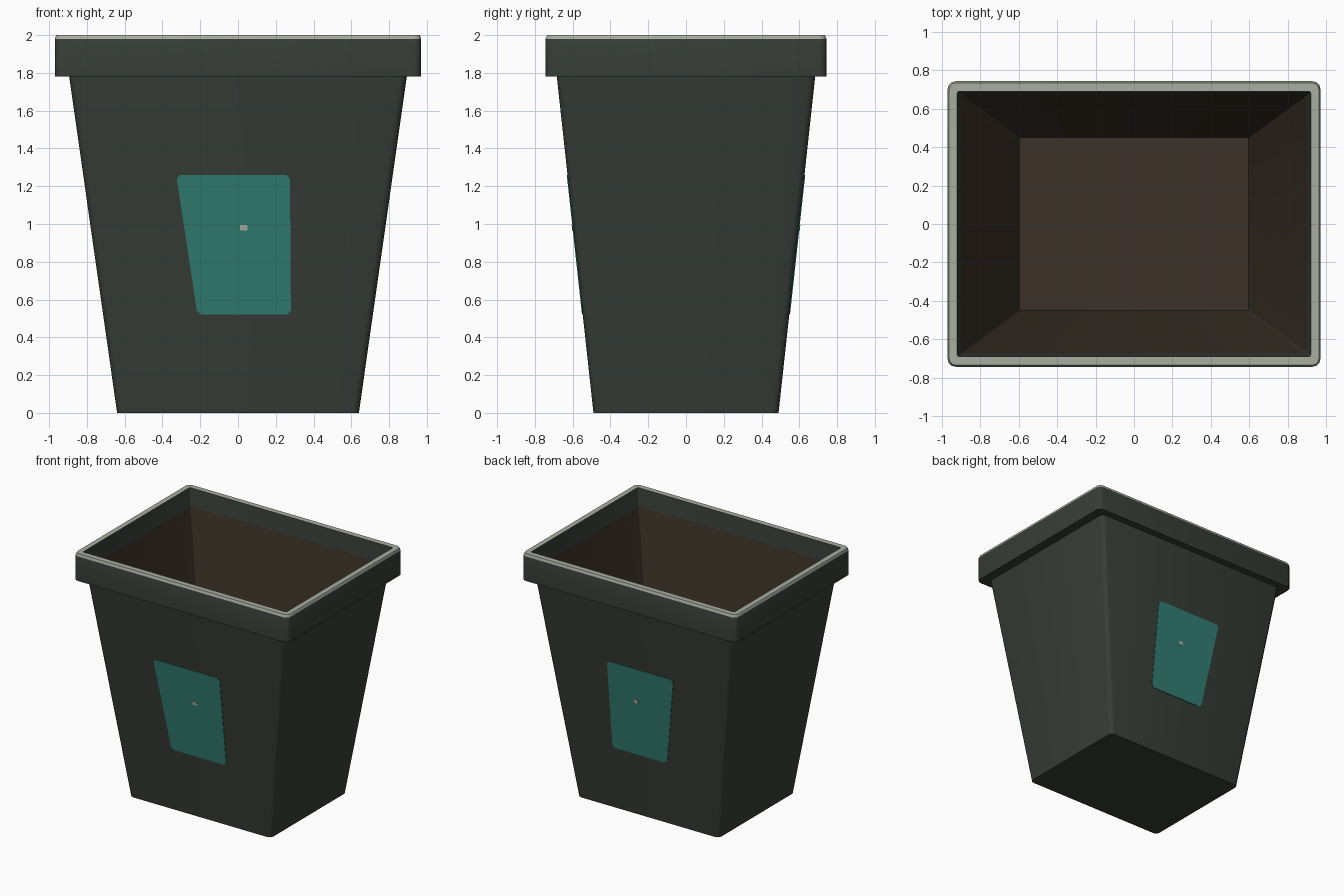
import bpy, bmesh, math

if "Cube" in bpy.data.objects:
    bpy.data.objects.remove(bpy.data.objects["Cube"])


def material(name, rgb):
    """Flat colour from 0-255 sRGB values, stored as linear."""
    lin = [((c / 255 + 0.055) / 1.055) ** 2.4 for c in rgb]
    m = bpy.data.materials.new(name)
    m.diffuse_color = (*lin, 1)
    m.use_nodes = True
    m.node_tree.nodes["Principled BSDF"].inputs["Base Color"].default_value = m.diffuse_color
    return m


green = material("dark green plastic", (55, 61, 55))
pale = material("worn pale edge", (168, 173, 160))
brown = material("dirty brown inside", (60, 50, 40))
teal = material("teal label", (49, 125, 114))


def finish(name, bm, mats):
    mesh = bpy.data.meshes.new(name)
    bm.to_mesh(mesh)
    bm.free()
    ob = bpy.data.objects.new(name, mesh)
    bpy.context.collection.objects.link(ob)
    for m in mats:
        mesh.materials.append(m)
    bpy.ops.object.select_all(action='DESELECT')
    ob.select_set(True)
    bpy.context.view_layer.objects.active = ob
    bpy.ops.object.shade_smooth_by_angle(angle=math.radians(35))
    return ob


def ring(bm, hx, hy, z, r, seg=3):
    """Rounded rectangle of vertices, counter-clockwise."""
    out = []
    for k, (sx, sy) in enumerate(((1, 1), (-1, 1), (-1, -1), (1, -1))):
        for i in range(seg + 1):
            a = math.pi / 2 * (k + i / seg)
            out.append(bm.verts.new((sx * (hx - r) + r * math.cos(a),
                                     sy * (hy - r) + r * math.sin(a), z)))
    return out


def loft(name, sections, mats, slots, cap_start=False, cap_end=False):
    """Skin rounded rectangles; slots gives the material of each band."""
    bm = bmesh.new()
    rings = [ring(bm, *s) for s in sections]
    for a, b, slot in zip(rings, rings[1:], slots):
        n = len(a)
        for i in range(n):
            j = (i + 1) % n
            bm.faces.new((a[i], a[j], b[j], b[i])).material_index = slot
    if cap_start:
        bm.faces.new(rings[0][::-1])
    if cap_end:
        bm.faces.new(rings[-1]).material_index = slots[-1]
    return finish(name, bm, mats)


# Tapered outer shell with closed bottom
loft("bin_body", [(0.64, 0.49, 0, 0.035), (0.895, 0.685, 1.79, 0.035)],
     [green], [0], cap_start=True)

# Overhanging rim with pale worn top
loft("rim", [(0.885, 0.675, 1.78, 0.03), (0.97, 0.743, 1.78, 0.04),
             (0.97, 0.743, 1.98, 0.04), (0.962, 0.735, 2.0, 0.036),
             (0.92, 0.69, 2.0, 0.01)],
     [green, pale], [0, 0, 1, 1])

# Inner wall: green band under the rim, brown below, brown floor
loft("inner_wall", [(0.92, 0.69, 2.0, 0.01), (0.897, 0.673, 1.86, 0.01),
                    (0.595, 0.45, 0.05, 0.005)],
     [green, brown], [0, 1], cap_end=True)


def plate(name, corners, cut, lift, mat):
    """Thin plate lying on the sloping front, mirrored to the back."""
    pts = []
    n = len(corners)
    for i, (x, z) in enumerate(corners):
        for px, pz in (corners[i - 1], corners[(i + 1) % n]):
            t = cut / math.hypot(px - x, pz - z)
            pts.append((x + (px - x) * t, z + (pz - z) * t))
    bm = bmesh.new()
    slope = (0.685 - 0.49) / 1.79
    outer = [bm.verts.new((x, -(0.49 + slope * z + lift), z)) for x, z in pts]
    inner = [bm.verts.new((x, -(0.49 + slope * z - 0.001), z)) for x, z in pts]
    bm.faces.new(outer)
    bm.faces.new(inner[::-1])
    for i in range(len(pts)):
        j = (i + 1) % len(pts)
        bm.faces.new((outer[j], outer[i], inner[i], inner[j]))
    ob = finish(name, bm, [mat])
    mod = ob.modifiers.new("front_and_back", 'MIRROR')
    mod.use_axis = (False, True, False)


# Labels with one slanted side, and the small pale mark on each
plate("label", [(-0.215, 0.52), (0.28, 0.52), (0.275, 1.26), (-0.327, 1.26)],
      0.02, 0.004, teal)
plate("label_mark", [(0.01, 0.965), (0.05, 0.965), (0.05, 0.995), (0.01, 0.995)],
      0.003, 0.007, pale)
